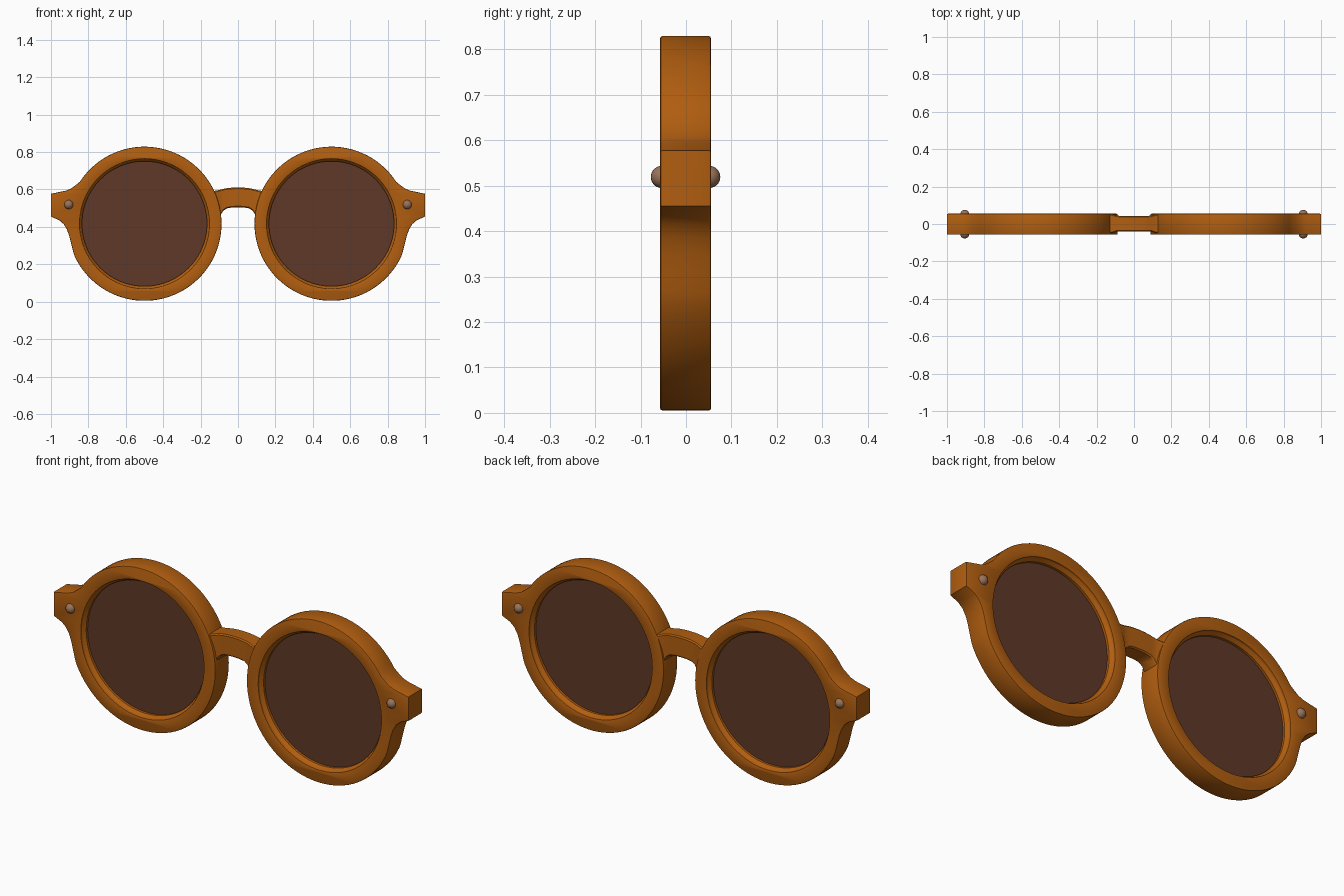
import bpy, bmesh
from math import sin, cos, radians, pi
from mathutils import Matrix, Vector

old = bpy.data.objects.get("Cube")
if old:
    bpy.data.objects.remove(old, do_unlink=True)

CX, CZ = 0.5, 0.417      # centre of one rim
R_OUT, R_IN = 0.412, 0.346
HALF = 0.056             # half depth of the frame
MID = Vector((CX, -0.001, CZ))


def material(name, rgb, rough):
    m = bpy.data.materials.new(name)
    m.use_nodes = True
    m.diffuse_color = (*rgb, 1)
    bsdf = m.node_tree.nodes["Principled BSDF"]
    bsdf.inputs["Base Color"].default_value = (*rgb, 1)
    bsdf.inputs["Roughness"].default_value = rough
    return m


amber = material("amber_frame", (0.44, 0.112, 0.005), 0.4)
brown = material("brown_lens", (0.112, 0.04, 0.021), 0.3)
metal = material("rivet_metal", (0.32, 0.17, 0.10), 0.4)


def add(name, mesh, mat, mirror=True):
    mesh.materials.clear()
    mesh.materials.append(mat)
    ob = bpy.data.objects.new(name, mesh)
    bpy.context.collection.objects.link(ob)
    bpy.ops.object.select_all(action="DESELECT")
    ob.select_set(True)
    bpy.context.view_layer.objects.active = ob
    bpy.ops.object.shade_smooth_by_angle(angle=radians(30))
    if mirror:
        ob.modifiers.new("other_side", "MIRROR")
    return ob


def from_bmesh(name, bm, mat, mirror=True):
    bmesh.ops.recalc_face_normals(bm, faces=bm.faces)
    mesh = bpy.data.meshes.new(name)
    bm.to_mesh(mesh)
    bm.free()
    return add(name, mesh, mat, mirror)


def arc(r, start, end, n):
    angles = [radians(start + (end - start) * i / n) for i in range(n + 1)]
    return [(CX + r * cos(a), CZ + r * sin(a)) for a in angles]


# Rim and hinge lug: one outline with a round hole, extruded with a soft edge
lug = [(0.881, 0.265), (0.892, 0.31), (0.902, 0.35), (0.914, 0.385),
       (0.932, 0.415), (0.955, 0.435), (1.0, 0.455), (1.0, 0.577),
       (0.92, 0.594), (0.892, 0.605), (0.872, 0.62)]
outline = arc(R_OUT, 33, 335, 72) + lug
hole = arc(R_IN, 0, 360, 80)[:-1]
curve = bpy.data.curves.new("rim_outline", "CURVE")
curve.dimensions = "2D"
curve.fill_mode = "BOTH"
bevel = 0.005
curve.extrude = HALF - bevel
curve.bevel_depth = bevel
curve.bevel_resolution = 1
curve.offset = -bevel
for pts in (outline, hole):
    sp = curve.splines.new("POLY")
    sp.points.add(len(pts) - 1)
    for p, (x, z) in zip(sp.points, pts):
        p.co = (x, z, 0, 1)
    sp.use_cyclic_u = True
temp = bpy.data.objects.new("rim_outline", curve)
bpy.context.collection.objects.link(temp)
bpy.context.view_layer.update()
rim = bpy.data.meshes.new_from_object(
    temp.evaluated_get(bpy.context.evaluated_depsgraph_get()))
bpy.data.objects.remove(temp, do_unlink=True)
rim.transform(Matrix.Translation((0, MID.y, 0)) @ Matrix.Rotation(pi / 2, 4, "X"))
bm = bmesh.new()
bm.from_mesh(rim)
bmesh.ops.remove_doubles(bm, verts=bm.verts, dist=0.0002)
rim.name = "unused_rim"
from_bmesh("rims_and_lugs", bm, amber)
bpy.data.meshes.remove(rim)

# Sloped lip that holds each lens
bm = bmesh.new()
profile = [(0.352, -0.046), (0.346, -0.046), (0.334, -0.03),
           (0.334, 0.03), (0.346, 0.046), (0.352, 0.046)]
verts = [bm.verts.new(MID + Vector((r, y, 0))) for r, y in profile]
edges = [bm.edges.new((a, b)) for a, b in zip(verts, verts[1:] + verts[:1])]
bmesh.ops.spin(bm, geom=verts + edges, cent=MID, axis=(0, 1, 0),
               angle=2 * pi, steps=80)
bmesh.ops.remove_doubles(bm, verts=bm.verts, dist=0.0002)
from_bmesh("lens_lips", bm, amber)

# Lenses
bm = bmesh.new()
bmesh.ops.create_cone(bm, cap_ends=True, segments=80, radius1=0.338,
                      radius2=0.338, depth=0.036,
                      matrix=Matrix.Translation(MID) @ Matrix.Rotation(pi / 2, 4, "X"))
from_bmesh("lenses", bm, brown)

# Bridge: rounded sections lofted across, flaring where it meets the rims
half = [(0.0, 0.611, 0.505, 0.042), (0.03, 0.610, 0.504, 0.042),
        (0.06, 0.607, 0.499, 0.042), (0.08, 0.603, 0.485, 0.042),
        (0.095, 0.599, 0.46, 0.044), (0.115, 0.594, 0.44, 0.050),
        (0.135, 0.592, 0.44, 0.053), (0.15, 0.60, 0.44, 0.053)]
sections = [(-x, t, b, d) for x, t, b, d in reversed(half[1:])] + half
bm = bmesh.new()
rings = []
c = 0.006
for x, top, bot, d in sections:
    ring = [(-d, bot + c), (-d, top - c), (c - d, top), (d - c, top),
            (d, top - c), (d, bot + c), (d - c, bot), (c - d, bot)]
    rings.append([bm.verts.new((x, y + 0.002, z)) for y, z in ring])
for a, b in zip(rings, rings[1:]):
    for i in range(8):
        j = (i + 1) % 8
        bm.faces.new((a[i], a[j], b[j], b[i]))
bm.faces.new(rings[0])
bm.faces.new(rings[-1])
from_bmesh("bridge", bm, amber, mirror=False)

# Rivets, front and back of each lug
bm = bmesh.new()
for y in (-0.053, 0.051):
    bmesh.ops.create_uvsphere(bm, u_segments=20, v_segments=12, radius=0.0245,
                              matrix=Matrix.Translation((0.905, y, 0.519)))
from_bmesh("rivets", bm, metal)
